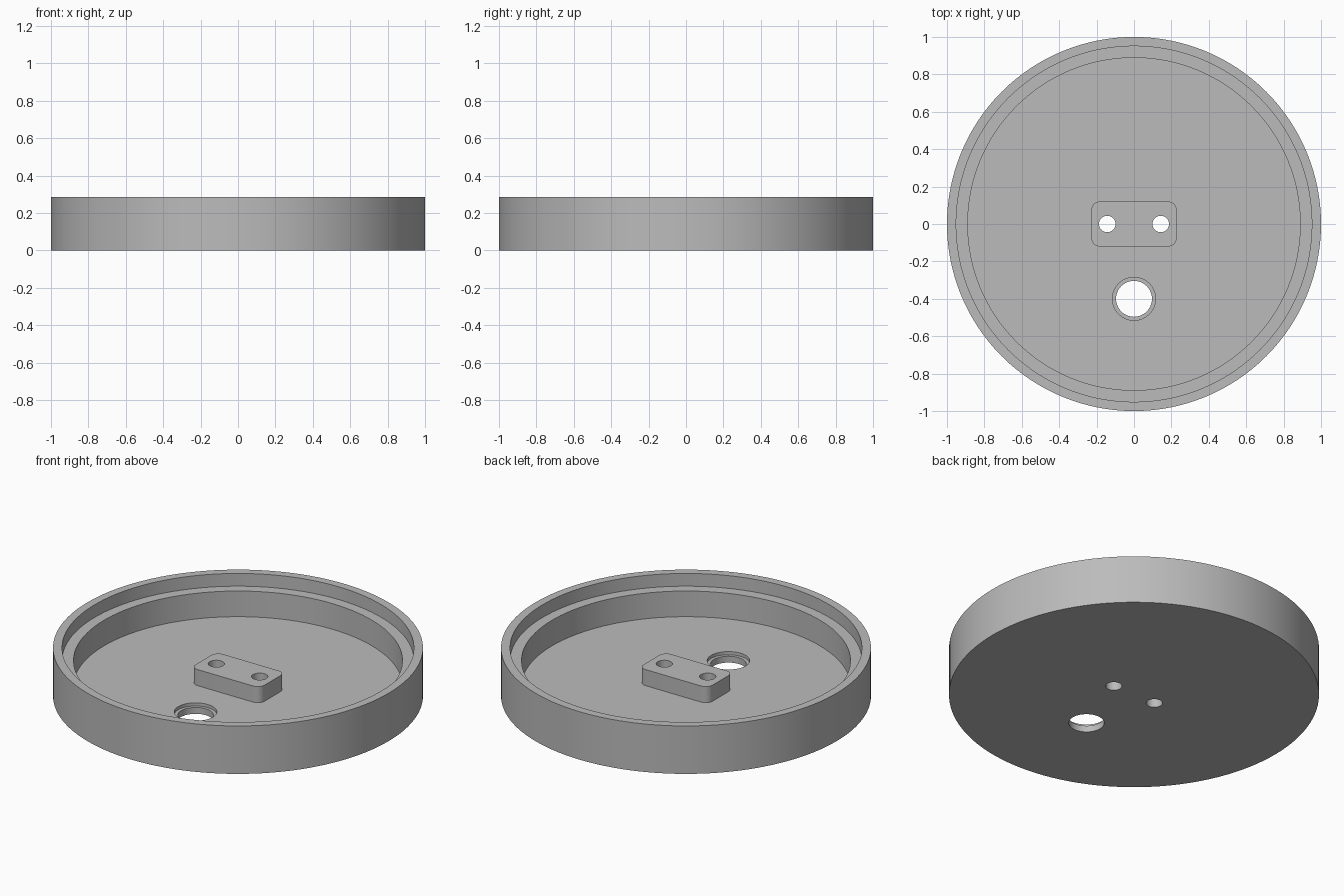
import bpy
import bmesh
import math

cube = bpy.data.objects.get("Cube")
if cube:
    bpy.data.objects.remove(cube, do_unlink=True)

HEIGHT, LEDGE, FLOOR = 0.286, 0.21, 0.057
BLOCK_TOP = 0.153
SEGMENTS = 128

grey = bpy.data.materials.new("light grey")
grey.use_nodes = True
colour = (0.5, 0.5, 0.5, 1)
grey.diffuse_color = colour
grey.node_tree.nodes["Principled BSDF"].inputs["Base Color"].default_value = colour


def add_object(name, bm):
    bmesh.ops.recalc_face_normals(bm, faces=bm.faces)
    mesh = bpy.data.meshes.new(name)
    bm.to_mesh(mesh)
    bm.free()
    mesh.materials.append(grey)
    obj = bpy.data.objects.new(name, mesh)
    bpy.context.collection.objects.link(obj)
    return obj


def lathe(name, profile):
    """Spin a profile of (radius, z) whose two ends lie on the axis."""
    bm = bmesh.new()
    verts = [bm.verts.new((r, 0, z)) for r, z in profile]
    edges = [bm.edges.new(pair) for pair in zip(verts, verts[1:])]
    bmesh.ops.spin(bm, geom=verts + edges, cent=(0, 0, 0), axis=(0, 0, 1),
                   angle=math.tau, steps=SEGMENTS, use_duplicate=False)
    bmesh.ops.remove_doubles(bm, verts=bm.verts, dist=1e-4)
    # Merge the flat fans into single discs
    bmesh.ops.dissolve_limit(bm, angle_limit=0.001, verts=bm.verts, edges=bm.edges)
    return add_object(name, bm)


def cylinder(name, x, y, radius, bottom, top):
    bm = bmesh.new()
    bmesh.ops.create_cone(bm, cap_ends=True, segments=48, radius1=radius,
                          radius2=radius, depth=top - bottom)
    bmesh.ops.translate(bm, verts=bm.verts, vec=(x, y, (top + bottom) / 2))
    return add_object(name, bm)


def rounded_box(name, width, depth, bottom, top, radius):
    bm = bmesh.new()
    bmesh.ops.create_cube(bm, size=1)
    bmesh.ops.scale(bm, verts=bm.verts, vec=(width, depth, top - bottom))
    bmesh.ops.translate(bm, verts=bm.verts, vec=(0, 0, (top + bottom) / 2))
    upright = [e for e in bm.edges
               if abs(e.verts[0].co.z - e.verts[1].co.z) > 0.01]
    bmesh.ops.bevel(bm, geom=upright, offset=radius, offset_type='OFFSET',
                    segments=8, profile=0.5, affect='EDGES')
    return add_object(name, bm)


def combine(target, tool, operation):
    """Apply a boolean and discard the tool."""
    mod = target.modifiers.new(tool.name, 'BOOLEAN')
    mod.operation, mod.solver, mod.object = operation, 'EXACT', tool
    bpy.context.view_layer.objects.active = target
    bpy.ops.object.modifier_apply(modifier=mod.name)
    bpy.data.objects.remove(tool, do_unlink=True)


# Round tray with a stepped rim
tray = lathe("round_tray", [
    (0, 0), (1, 0), (1, HEIGHT), (0.951, HEIGHT), (0.951, LEDGE),
    (0.889, LEDGE), (0.889, FLOOR), (0, FLOOR)])

# Raised mounting block in the middle of the floor
combine(tray, rounded_box("mounting_block", 0.456, 0.24, FLOOR / 2,
                          BLOCK_TOP, 0.045), 'UNION')

# Pair of screw holes through block and floor
for side in (-1, 1):
    combine(tray, cylinder("screw_hole", side * 0.143, 0, 0.044, -0.1, 0.4),
            'DIFFERENCE')

# Cable hole with a shallow recess around it
combine(tray, cylinder("cable_hole", 0, -0.4, 0.096, -0.1, 0.4), 'DIFFERENCE')
combine(tray, cylinder("cable_hole_recess", 0, -0.4, 0.115, 0.038, 0.4),
        'DIFFERENCE')

# Smooth round walls with crisp edges
bpy.ops.object.select_all(action='DESELECT')
tray.select_set(True)
bpy.context.view_layer.objects.active = tray
bpy.ops.object.shade_smooth_by_angle(angle=math.radians(30))
